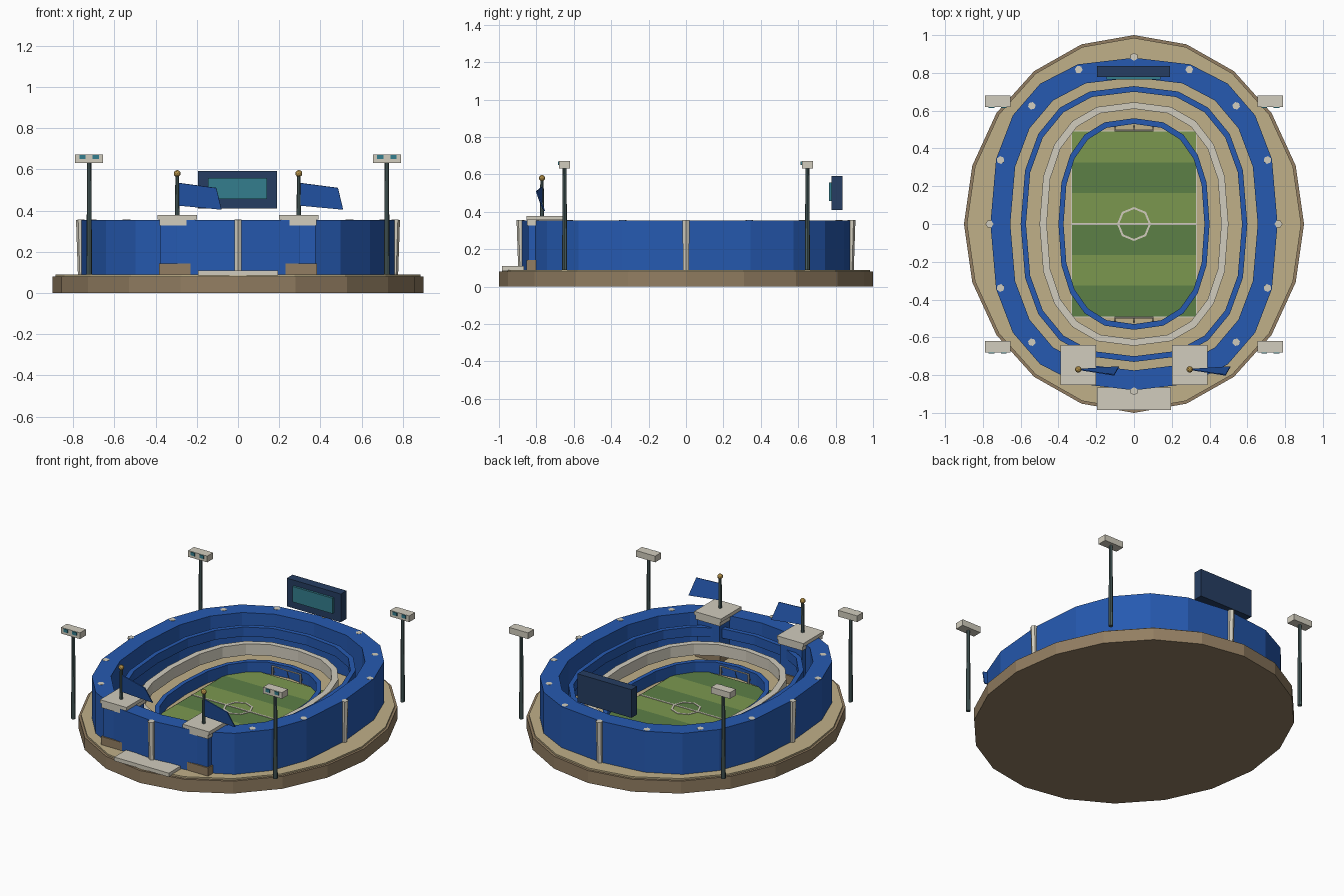
import bpy, bmesh, math
from mathutils import Matrix, Vector

if "Cube" in bpy.data.objects:
    bpy.data.objects.remove(bpy.data.objects["Cube"])


def mat(name, r, g, b):
    m = bpy.data.materials.new(name)
    m.diffuse_color = [(c / 255) ** 2.2 for c in (r, g, b)] + [1]
    m.use_nodes = True
    m.node_tree.nodes["Principled BSDF"].inputs["Base Color"].default_value = m.diffuse_color
    return m


BLUE = mat("blue", 42, 90, 175)
TAN = mat("tan", 190, 174, 135)
BROWN = mat("brown", 145, 125, 98)
CREAM = mat("cream", 208, 203, 188)
NAVY = mat("navy", 42, 64, 98)
TEAL = mat("teal", 55, 125, 140)
LIGHT = mat("light_grass", 122, 150, 80)
DARK = mat("dark_grass", 93, 127, 72)
STEEL = mat("steel", 78, 98, 98)
GOLD = mat("gold", 180, 145, 75)


def finish(name, bm, material):
    bmesh.ops.recalc_face_normals(bm, faces=bm.faces)
    me = bpy.data.meshes.new(name)
    bm.to_mesh(me)
    bm.free()
    me.materials.append(material)
    ob = bpy.data.objects.new(name, me)
    bpy.context.collection.objects.link(ob)
    return ob


def box(name, x, y, z, material):
    """Box from (min, max) pairs."""
    bm = bmesh.new()
    bmesh.ops.create_cube(bm, size=1)
    for v in bm.verts:
        v.co = Vector([(p[0] + p[1]) / 2 + c * (p[1] - p[0]) for p, c in zip((x, y, z), v.co)])
    return finish(name, bm, material)


def rod(name, a, b, r1, r2, material, sides=8):
    a, b = Vector(a), Vector(b)
    bm = bmesh.new()
    rot = (b - a).to_track_quat('Z', 'Y').to_matrix().to_4x4()
    bmesh.ops.create_cone(bm, cap_ends=True, segments=sides, radius1=r1, radius2=r2,
                          depth=(b - a).length, matrix=Matrix.Translation((a + b) / 2) @ rot)
    return finish(name, bm, material)


def oval(rx, ry, power, n):
    """Superellipse outline; power 1 gives a plain ellipse."""
    pts = []
    for i in range(n):
        s, c = math.sin(2 * math.pi * i / n), math.cos(2 * math.pi * i / n)
        pts.append((rx * math.copysign(abs(s) ** power, s), ry * math.copysign(abs(c) ** power, c)))
    return pts


def disc(name, rx, ry, z0, z1, material):
    bm = bmesh.new()
    f = bm.faces.new([bm.verts.new((x, y, z0)) for x, y in oval(rx, ry, 1, 20)])
    new = bmesh.ops.extrude_face_region(bm, geom=[f], use_keep_orig=True)["geom"]
    for v in new:
        if isinstance(v, bmesh.types.BMVert):
            v.co.z = z1
    return finish(name, bm, material)


def ring(name, outer, inner, z0, z1, material, power=0.8, n=20):
    bm = bmesh.new()
    loops = [[bm.verts.new((x, y, z)) for x, y in oval(*r, power, n)]
             for r, z in ((outer, z0), (outer, z1), (inner, z1), (inner, z0))]
    for k in range(4):
        a, b = loops[k], loops[(k + 1) % 4]
        for i in range(n):
            j = (i + 1) % n
            bm.faces.new((a[i], a[j], b[j], b[i]))
    return finish(name, bm, material)


# Base
disc("base", 0.90, 1.0, 0, 0.08, BROWN)
disc("base_plaza", 0.885, 0.985, 0.08, 0.09, TAN)

# Outer wall and inner stand rings
ring("outer_wall", (0.76, 0.88), (0.655, 0.775), 0.085, 0.355, BLUE)
ring("upper_stand_ring", (0.60, 0.73), (0.572, 0.70), 0.24, 0.30, BLUE)
ring("middle_stand_ring", (0.50, 0.645), (0.462, 0.61), 0.167, 0.24, CREAM)
ring("lower_stand_ring", (0.40, 0.56), (0.373, 0.53), 0.09, 0.165, BLUE)

# Columns around the wall
for i in range(16):
    a = math.pi * i / 8
    c, s = math.cos(a), math.sin(a)
    rod("wall_column", (0.758 * c, 0.878 * s, 0.09), (0.765 * c, 0.885 * s, 0.356), 0.019, 0.021, CREAM, 6)

# Pitch: border, mown stripes, markings
box("pitch_border", (-0.334, 0.334), (-0.495, 0.495), (0.085, 0.096), CREAM)
for i in range(6):
    y = -0.489 + i * 0.163
    box("pitch_stripe", (-0.328, 0.328), (y, y + 0.163), (0.09, 0.1), LIGHT if i % 2 else DARK)
box("halfway_line", (-0.328, 0.328), (-0.005, 0.005), (0.098, 0.103), CREAM)
ring("centre_circle", (0.09, 0.09), (0.079, 0.079), 0.098, 0.103, CREAM, 1, 8)

# Goals
for s in (-1, 1):
    y = 0.495 * s
    for x in (-0.1, 0, 0.1):
        if x:
            rod("goal_post", (x, y, 0.09), (x, y, 0.16), 0.005, 0.005, CREAM, 6)
        rod("goal_stay", (x, y, 0.157), (x, y + 0.028 * s, 0.09), 0.002, 0.002, CREAM, 4)
    rod("goal_crossbar", (-0.104, y, 0.157), (0.104, y, 0.157), 0.005, 0.005, CREAM, 6)

# Entrance step and gate towers with flags
box("entrance_step", (-0.195, 0.195), (-0.985, -0.865), (0.085, 0.11), CREAM)
for s in (-1, 1):
    cx, cy = 0.295 * s, -0.747

    def block(name, w, d, z0, z1, m):
        box(name, (cx - w, cx + w), (cy - d, cy + d), (z0, z1), m)

    block("tower_foot", 0.088, 0.106, 0.085, 0.143, BROWN)
    block("tower_shaft", 0.08, 0.097, 0.143, 0.33, BLUE)
    block("tower_cap", 0.086, 0.104, 0.328, 0.356, CREAM)
    block("tower_roof", 0.095, 0.106, 0.356, 0.378, CREAM)
    py = -0.77
    rod("flag_pole", (cx, py, 0.375), (cx, py, 0.57), 0.011, 0.009, STEEL)
    bm = bmesh.new()
    bmesh.ops.create_icosphere(bm, subdivisions=2, radius=0.017, matrix=Matrix.Translation((cx, py, 0.58)))
    finish("flag_finial", bm, GOLD)
    bm = bmesh.new()
    bm.faces.new([bm.verts.new((cx + x, py + y, z)) for x, y, z in (
        (0, 0, 0.425), (0.215, 0.014, 0.405), (0.19, -0.03, 0.51), (0, 0, 0.535))])
    flag = finish("flag", bm, BLUE)
    mod = flag.modifiers.new("thickness", 'SOLIDIFY')
    mod.thickness, mod.offset = 0.006, 0

# Scoreboard
box("scoreboard", (-0.195, 0.19), (0.778, 0.836), (0.41, 0.592), NAVY)
box("scoreboard_screen", (-0.145, 0.14), (0.764, 0.78), (0.457, 0.557), TEAL)

# Floodlights
for sx in (-1, 1):
    for sy in (-1, 1):
        x, y = 0.722 * sx, 0.649 * sy
        rod("floodlight_pole", (x, y, 0.09), (x, y, 0.635), 0.014, 0.010, STEEL)
        box("floodlight_head", (x - 0.068, x + 0.068), (y - 0.03, y + 0.03), (0.632, 0.672), CREAM)
        for o in (-0.032, 0.032):
            box("floodlight_lamp", (x + o - 0.015, x + o + 0.015), (y - 0.036, y - 0.028), (0.65, 0.67), TEAL)
